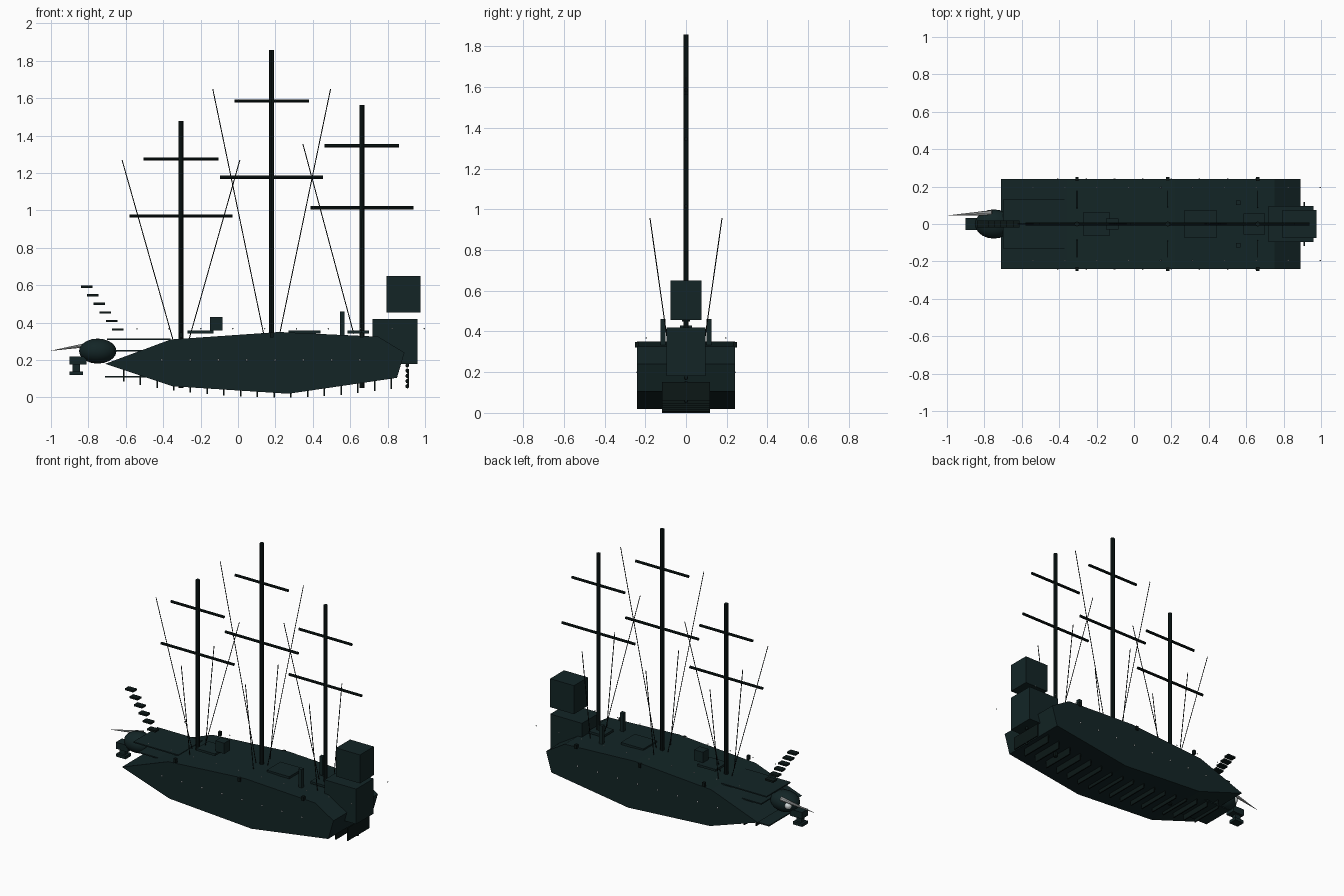
import bpy, bmesh, math
from mathutils import Vector

if "Cube" in bpy.data.objects:
    bpy.data.objects.remove(bpy.data.objects["Cube"])


def mat(name, r, g, b):
    m = bpy.data.materials.new(name)
    m.diffuse_color = (r, g, b, 1)
    m.use_nodes = True
    m.node_tree.nodes["Principled BSDF"].inputs["Base Color"].default_value = m.diffuse_color
    return m


HULL = mat("dark_teal_wood", 0.0065, 0.0185, 0.0195)
SPAR = mat("black_green_spar", 0.0035, 0.0085, 0.008)
ROPE = mat("black_rope", 0.003, 0.005, 0.005)
PALE = mat("pale_stud", 0.75, 0.8, 0.8)
BONE = mat("grey_bone", 0.4, 0.42, 0.42)


def finish(bm, name, m, smooth=False):
    me = bpy.data.meshes.new(name)
    bmesh.ops.recalc_face_normals(bm, faces=bm.faces)
    for f in bm.faces:
        f.smooth = smooth
    bm.to_mesh(me)
    bm.free()
    me.materials.append(m)
    ob = bpy.data.objects.new(name, me)
    bpy.context.collection.objects.link(ob)
    return ob


def box(name, x0, x1, y0, y1, z0, z1, m=HULL):
    bm = bmesh.new()
    bmesh.ops.create_cube(bm, size=1)
    for v in bm.verts:
        v.co = ((x0 + x1) / 2 + v.co.x * (x1 - x0),
                (y0 + y1) / 2 + v.co.y * (y1 - y0),
                (z0 + z1) / 2 + v.co.z * (z1 - z0))
    return finish(bm, name, m)


def rod(name, a, b, r0, r1, m, sides=8):
    a, b = Vector(a), Vector(b)
    bm = bmesh.new()
    bmesh.ops.create_cone(bm, cap_ends=True, segments=sides,
                          radius1=r0, radius2=r1, depth=(b - a).length)
    ob = finish(bm, name, m)
    ob.location = (a + b) / 2
    ob.rotation_euler = (b - a).to_track_quat('Z', 'Y').to_euler()
    return ob


def ball(name, c, r, m, seg=16, smooth=True):
    bm = bmesh.new()
    bmesh.ops.create_uvsphere(bm, u_segments=seg, v_segments=max(4, seg // 2), radius=1)
    for v in bm.verts:
        v.co = (c[0] + v.co.x * r[0], c[1] + v.co.y * r[1], c[2] + v.co.z * r[2])
    return finish(bm, name, m, smooth)


# Hull: side profile extruded across the beam
profile = [(-0.71, 0.18), (-0.35, 0.06), (0.27, 0.02), (0.85, 0.105),
           (0.89, 0.24), (0.75, 0.325), (0.22, 0.35), (-0.36, 0.31)]
bm = bmesh.new()
face = bm.faces.new([bm.verts.new((x, -0.24, z)) for x, z in profile])
ext = bmesh.ops.extrude_face_region(bm, geom=[face])
bmesh.ops.translate(bm, vec=(0, 0.48, 0),
                    verts=[g for g in ext["geom"] if isinstance(g, bmesh.types.BMVert)])
finish(bm, "hull", HULL)

# Bottom ribs following the keel curve
for i in range(18):
    x = -0.612 + i * 0.0895
    z = 0.125 * (x - 0.21) ** 2
    box(f"rib_{i}", x - 0.004, x + 0.004, -0.118, 0.118, z, z + 0.09, SPAR)

# Thin bow planks
for name, x0, x1, w, z in (("upper", -0.7, -0.36, 0.13, 0.31),
                           ("middle", -0.66, -0.45, 0.13, 0.25),
                           ("lower", -0.71, -0.45, 0.118, 0.11)):
    box(f"bow_plank_{name}", x0, x1, -w, w, z - 0.004, z + 0.004)

# Stern cabins, the upper one floating just above
box("stern_cabin_lower", 0.72, 0.96, -0.095, 0.095, 0.18, 0.42)
box("stern_cabin_upper", 0.795, 0.975, -0.075, 0.075, 0.455, 0.65)

# Masts, yards and ropes
masts = [("fore", -0.305, 1.478, 1.275, 0.97, 1.27, (-1, 1), 0.31),
         ("main", 0.18, 1.858, 1.585, 1.177, 1.65, (-1, 1), 0.34),
         ("rear", 0.662, 1.563, 1.345, 1.015, 1.355, (-1,), 0.34)]
for n, x, top, z_up, z_low, z_rope, sides, foot in masts:
    rod(f"{n}_mast", (x, 0, 0.05), (x, 0, top), 0.0135, 0.0135, SPAR)
    for part, z, h in (("upper", z_up, 0.2), ("lower", z_low, 0.275)):
        rod(f"{n}_yard_{part}", (x - h, 0, z), (x + h, 0, z), 0.009, 0.009, SPAR)
    for s in sides:
        rod(f"{n}_stay_{s}", (x + s * 0.043, 0, foot), (x + s * 0.315, 0, z_rope),
            0.0025, 0.0025, ROPE, 6)
    for s in (-1, 1):
        rod(f"{n}_shroud_{s}", (x, s * 0.085, 0.31), (x, s * 0.177, 0.957),
            0.0025, 0.0025, ROPE, 6)
        box(f"{n}_chain_block_{s}", x - 0.009, x + 0.009,
            s * 0.24 - 0.01, s * 0.24 + 0.01, 0.32, 0.348, SPAR)

# Deck fittings
box("fore_hatch", -0.27, -0.13, -0.065, 0.065, 0.343, 0.358)
box("fore_locker", -0.15, -0.083, -0.03, 0.03, 0.357, 0.43)
box("main_hatch", 0.27, 0.44, -0.075, 0.075, 0.343, 0.358)
box("rear_hatch", 0.585, 0.7, -0.055, 0.055, 0.343, 0.358)
for s in (-1, 1):
    box(f"deck_post_{s}", 0.545, 0.57, s * 0.113 - 0.0125, s * 0.113 + 0.0125, 0.33, 0.46)

# Bow creature head: skull, jaws, eye, horn
ball("head", (-0.75, 0, 0.248), (0.1, 0.078, 0.067), HULL, 20)
box("upper_jaw", -0.9, -0.81, -0.033, 0.033, 0.175, 0.22)
box("jaw_link", -0.885, -0.845, -0.015, 0.015, 0.13, 0.18)
box("lower_jaw", -0.9, -0.83, -0.03, 0.03, 0.12, 0.14)
ball("eye", (-0.805, 0.045, 0.25), (0.026, 0.026, 0.026), PALE, 16)
rod("horn", (-0.76, 0.06, 0.288), (-1.0, 0.045, 0.25), 0.014, 0.0008, BONE, 8)

# Floating steps rising over the bow
for i in range(6):
    x, z = -0.642 - i * 0.0335, 0.363 + i * 0.0459
    box(f"bow_step_{i}", x - 0.031, x + 0.031, -0.02, 0.02, z - 0.006, z + 0.006, SPAR)

# Pale studs along the hull sides and the rail line
for s in (-1, 1):
    for i in range(8):
        ball(f"side_stud_{s}_{i}", (-0.407 + i * 0.1513, s * 0.24, 0.2),
             (0.005, 0.005, 0.005), PALE, 8)
    for i in range(10):
        ball(f"rail_stud_{s}_{i}", (-0.54 + i * 0.1706, s * 0.195, 0.368),
             (0.004, 0.004, 0.004), PALE, 8)

# Chain of small links under the stern
for i in range(5):
    ball(f"stern_link_{i}", (0.905, 0, 0.06 + i * 0.028), (0.01, 0.01, 0.012), SPAR, 8)
